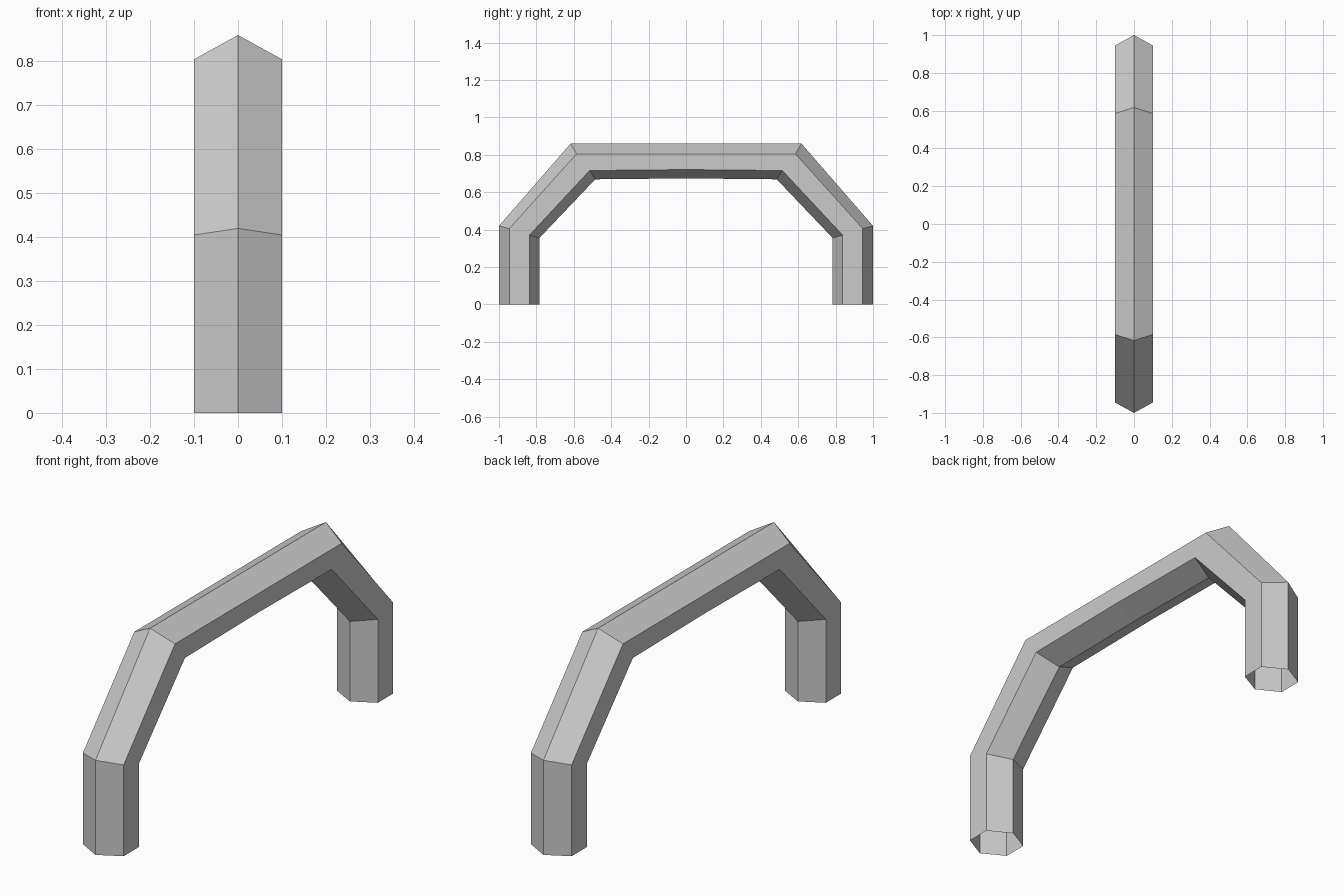
import bpy, bmesh

if "Cube" in bpy.data.objects:
    bpy.data.objects.remove(bpy.data.objects["Cube"])

# Half-arch rails (y, z) from foot to crown, running along the hexagonal tube
outer = [(1.0, 0), (1.0, 0.42), (0.617, 0.86), (0, 0.86)]
mid_outer = [(0.945, 0), (0.945, 0.405), (0.585, 0.805), (0, 0.805)]
mid_inner = [(0.838, 0), (0.838, 0.37), (0.515, 0.716), (0, 0.721)]
inner = [(0.784, 0), (0.784, 0.355), (0.485, 0.669), (0, 0.674)]
W = 0.1
rails = [(0, outer), (W, mid_outer), (W, mid_inner),
         (0, inner), (-W, mid_inner), (-W, mid_outer)]

# Skin neighbouring rails, leaving the feet open
bm = bmesh.new()
grid = [[bm.verts.new((x, y, z)) for y, z in path] for x, path in rails]
for i in range(6):
    a, b = grid[i], grid[(i + 1) % 6]
    for j in range(3):
        bm.faces.new((a[j], a[j + 1], b[j + 1], b[j]))

# Mirror to the other half and weld the crown seam
ret = bmesh.ops.duplicate(bm, geom=bm.verts[:] + bm.edges[:] + bm.faces[:])
for v in [g for g in ret["geom"] if isinstance(g, bmesh.types.BMVert)]:
    v.co.y = -v.co.y
bmesh.ops.remove_doubles(bm, verts=bm.verts[:], dist=0.0001)
bmesh.ops.recalc_face_normals(bm, faces=bm.faces[:])

# Make sure the shell faces outward
side = max(bm.faces, key=lambda f: f.calc_center_median().x)
if side.normal.x < 0:
    bmesh.ops.reverse_faces(bm, faces=bm.faces[:])

mesh = bpy.data.meshes.new("arch_handle")
bm.to_mesh(mesh)
bm.free()
bpy.context.collection.objects.link(bpy.data.objects.new("arch_handle", mesh))
